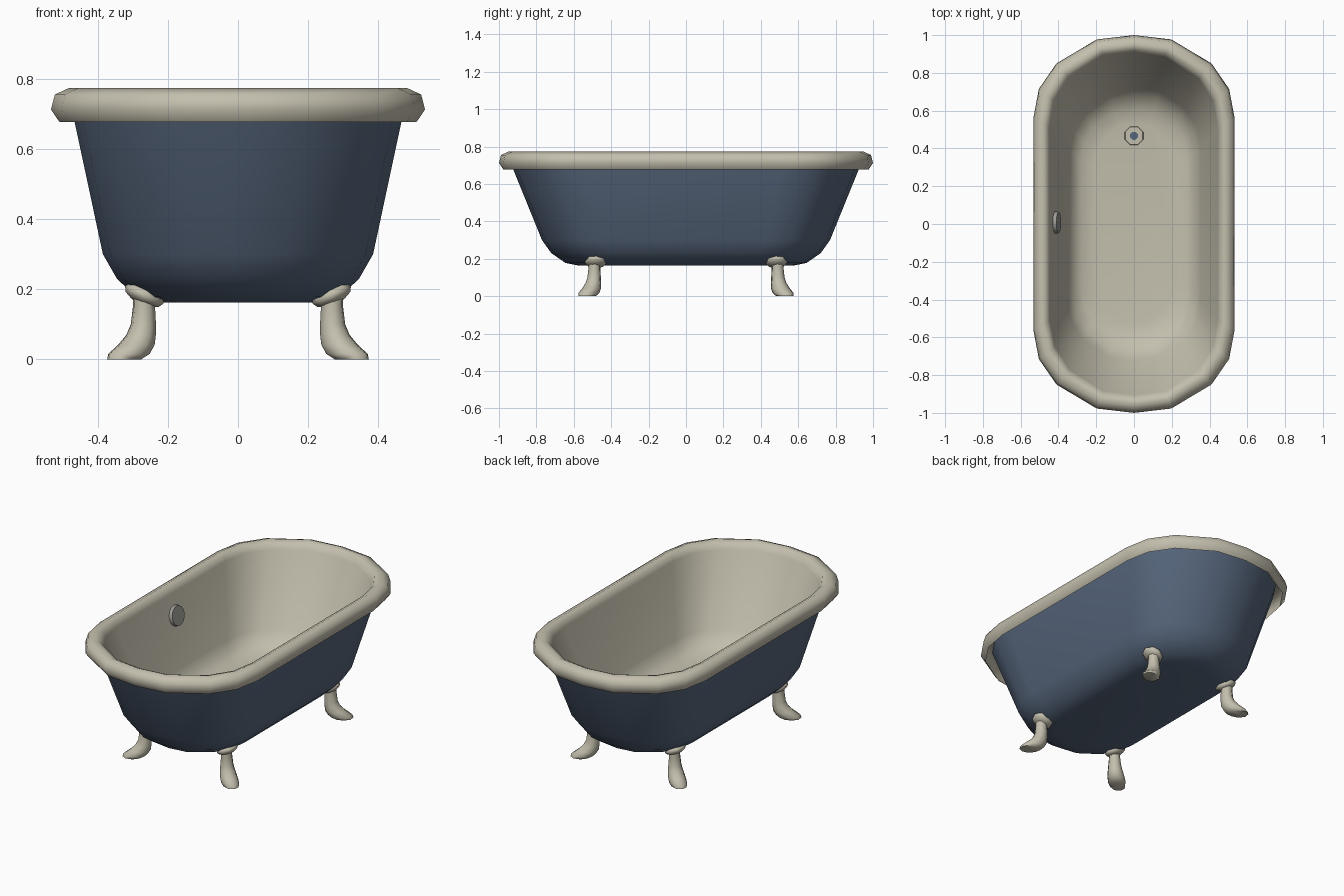
import bpy, bmesh, math
from mathutils import Matrix, Vector

if "Cube" in bpy.data.objects:
    bpy.data.objects.remove(bpy.data.objects["Cube"])


def material(name, rgb):
    m = bpy.data.materials.new(name)
    m.diffuse_color = (*rgb, 1)
    m.use_nodes = True
    m.node_tree.nodes["Principled BSDF"].inputs["Base Color"].default_value = m.diffuse_color
    return m


CREAM = material("cream enamel", (0.55, 0.52, 0.42))
BLUE = material("slate blue paint", (0.095, 0.135, 0.205))
METAL = material("grey metal", (0.34, 0.335, 0.31))

# One quarter of the tub outline, as fractions of half width and half length
QUARTER = [(1, .56), (.945, .715), (.77, .85), (.37, .977), (0, 1)]
OUTLINE = QUARTER + [(-x, y) for x, y in QUARTER[-2::-1]]
OUTLINE += [(-x, -y) for x, y in OUTLINE]


def outline(a, b, z):
    return [Vector((x * a, y * b, z)) for x, y in OUTLINE]


def finish(bm, name, mat, angle=40, recalc=True):
    if recalc:
        bmesh.ops.recalc_face_normals(bm, faces=bm.faces[:])
    me = bpy.data.meshes.new(name)
    bm.to_mesh(me)
    bm.free()
    ob = bpy.data.objects.new(name, me)
    bpy.context.collection.objects.link(ob)
    me.materials.append(mat)
    bpy.ops.object.select_all(action='DESELECT')
    ob.select_set(True)
    bpy.context.view_layer.objects.active = ob
    bpy.ops.object.shade_smooth_by_angle(angle=math.radians(angle))
    return ob


def loft(bm, rings, start=False, end=False):
    loops = [[bm.verts.new(p) for p in r] for r in rings]
    n = len(loops[0])
    for a, b in zip(loops, loops[1:]):
        for i in range(n):
            j = (i + 1) % n
            bm.faces.new((a[i], a[j], b[j], b[i]))
    if start:
        bm.faces.new(loops[0][::-1])
    if end:
        bm.faces.new(loops[-1])


# Outer painted shell, bottom upwards, running up inside the hollow rim
bm = bmesh.new()
loft(bm, [outline(*r) for r in [(.225, .57, .163), (.29, .645, .178), (.345, .72, .23),
                                (.385, .77, .30), (.477, .945, .73)]], start=True)
finish(bm, "outer_shell", BLUE, 60, recalc=False)

# Enamel basin with rolled rim as one sheet: open curl (inset, height), then inner walls and floor
RIM = [(.024, .677), (0, .712), (.011, .755), (.05, .773), (.078, .76)]
WALL = [(.445, .905, .73), (.352, .72, .33), (.325, .67, .275), (.28, .605, .24), (.21, .53, .23)]
bm = bmesh.new()
loft(bm, [outline(.533 - d, 1 - d, z) for d, z in RIM] + [outline(*r) for r in WALL], end=True)
finish(bm, "basin_and_rolled_rim", CREAM, 80, recalc=False)

# Feet: (offset along heading, height, half length, half width)
FOOT = [(0, .195, .033, .033), (0, .15, .032, .032), (.002, .10, .036, .037), (.01, .07, .043, .042),
        (.026, .042, .056, .048), (.052, .016, .067, .05), (.069, 0, .054, .042)]
HEAD = math.radians(35)
for sx, side in ((-1, "left"), (1, "right")):
    for sy, end in ((-1, "front"), (1, "back")):
        flip = Matrix.Diagonal((sx, sy, 1, 1))
        place = flip @ Matrix.Translation((.268, .49, 0)) @ Matrix.Rotation(HEAD, 4, 'Z')
        bm = bmesh.new()
        loft(bm, [[place @ Vector((d + l * math.cos(k * math.pi / 4), w * math.sin(k * math.pi / 4), z))
                   for k in range(8)] for d, z, l, w in FOOT], start=True, end=True)
        finish(bm, f"{end}_{side}_foot", CREAM, 60)
        # Mounting collar, tilted against the curved underside
        bm = bmesh.new()
        m = (flip @ Matrix.Translation((.267, .482, .184)) @ Matrix.Rotation(math.radians(-24), 4, 'Y')
             @ Matrix.Diagonal((.06, .06, .028, 1)))
        bmesh.ops.create_uvsphere(bm, u_segments=8, v_segments=6, radius=1, matrix=m)
        finish(bm, f"{end}_{side}_collar", CREAM, 60)


def disc(name, mat, radius, top, depth, sides, m):
    bm = bmesh.new()
    bmesh.ops.create_cone(bm, cap_ends=True, segments=sides, radius1=radius, radius2=top,
                          depth=depth, matrix=m)
    return finish(bm, name, mat, 30)


# Drain ring with its hole, and the overflow plate on the left wall
turn = Matrix.Rotation(math.pi / 8, 4, 'Z')
disc("drain_ring", CREAM, .055, .05, .016, 8, Matrix.Translation((0, .467, .232)) @ turn)
disc("drain_hole", BLUE, .023, .023, .004, 8, Matrix.Translation((0, .467, .240)) @ turn)
disc("overflow_plate", METAL, .06, .056, .022, 16,
     Matrix.Translation((-.409, .008, .61)) @ Matrix.Rotation(math.radians(77), 4, 'Y'))
